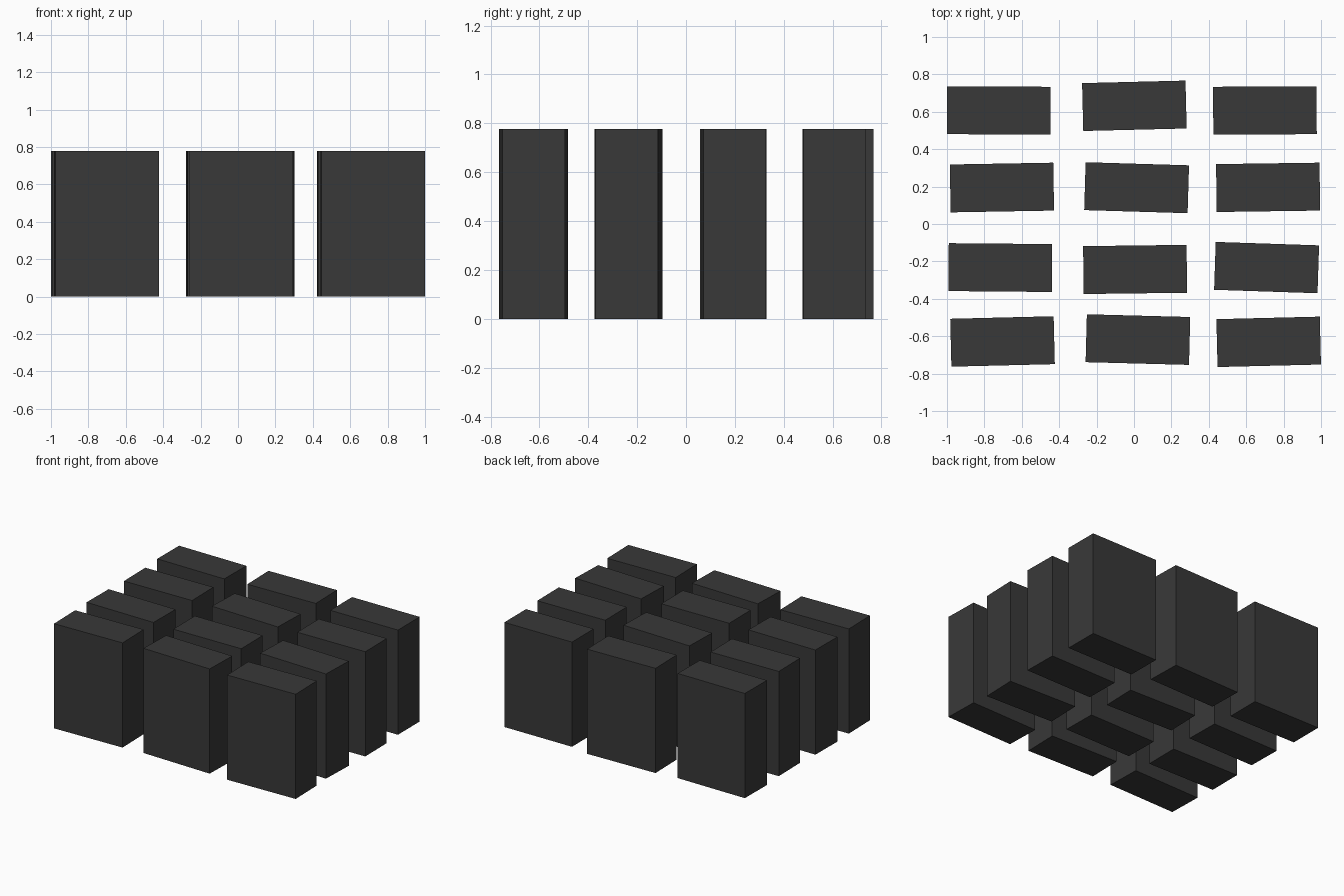
import bpy
from math import radians

if "Cube" in bpy.data.objects:
    bpy.data.objects.remove(bpy.data.objects["Cube"])

WIDTH, DEPTH, HEIGHT = 0.553, 0.256, 0.777

# Dark charcoal finish shared by all blocks
dark = bpy.data.materials.new("charcoal")
dark.diffuse_color = (0.04, 0.04, 0.04, 1)
dark.use_nodes = True
dark.node_tree.nodes["Principled BSDF"].inputs["Base Color"].default_value = dark.diffuse_color

# Rows from back to front: (x, y, turn in degrees), each slightly out of line
rows = [
    [(-0.723, 0.607, -0.3), (0.002, 0.632, 1.4), (0.700, 0.607, 0.3)],
    [(-0.706, 0.195, 1.0), (0.014, 0.194, -1.7), (0.717, 0.196, 0.8)],
    [(-0.715, -0.233, -0.5), (0.006, -0.243, 0.7), (0.709, -0.233, -1.9)],
    [(-0.703, -0.628, 1.4), (0.021, -0.618, -1.5), (0.720, -0.630, 1.4)],
]


def add_block(name, x, y, turn):
    bpy.ops.mesh.primitive_cube_add(
        size=1, location=(x, y, HEIGHT / 2), rotation=(0, 0, radians(turn)))
    block = bpy.context.object
    block.name = name
    block.scale = (WIDTH, DEPTH, HEIGHT)
    block.data.materials.append(dark)


# Upright blocks in a loose grid
for r, row in enumerate(rows, 1):
    for c, (x, y, turn) in enumerate(row, 1):
        add_block(f"block_row{r}_column{c}", x, y, turn)
